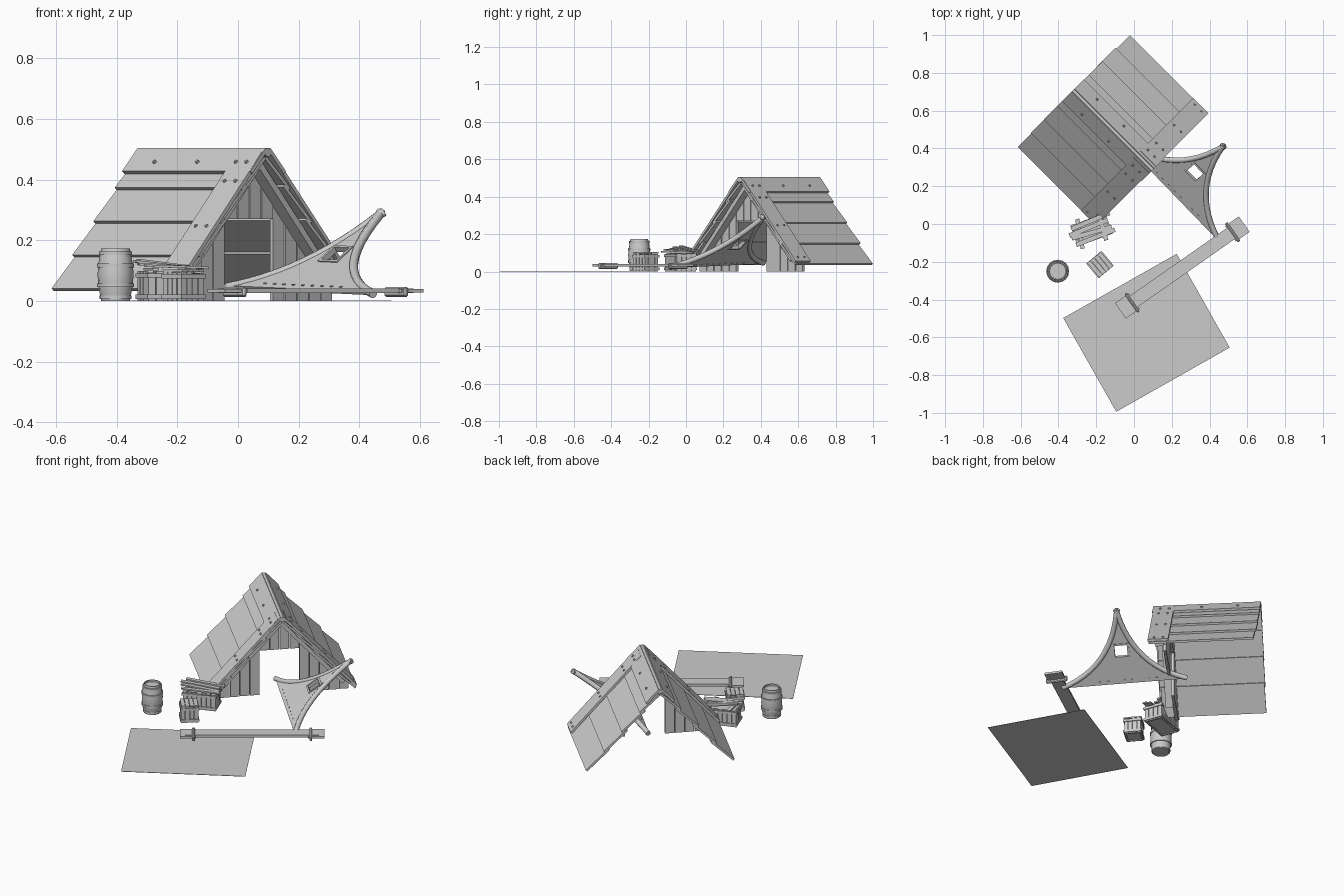
import bpy, bmesh, math, random
from mathutils import Matrix, Vector

random.seed(4)
cube = bpy.data.objects.get("Cube")
if cube:
    bpy.data.objects.remove(cube, do_unlink=True)

wood = bpy.data.materials.new("plain_grey")
wood.use_nodes = True
GREY = (0.6, 0.6, 0.6, 1)
wood.diffuse_color = GREY
wood.node_tree.nodes["Principled BSDF"].inputs["Base Color"].default_value = GREY


def place(x, y, z=0, angle=0):
    return Matrix.Translation((x, y, z)) @ Matrix.Rotation(math.radians(angle), 4, "Z")


def finish(name, bm, frame, smooth=False):
    bmesh.ops.recalc_face_normals(bm, faces=bm.faces)
    mesh = bpy.data.meshes.new(name)
    bm.to_mesh(mesh)
    bm.free()
    mesh.materials.append(wood)
    obj = bpy.data.objects.new(name, mesh)
    bpy.context.collection.objects.link(obj)
    obj.matrix_world = frame
    if smooth:
        bpy.ops.object.select_all(action="DESELECT")
        obj.select_set(True)
        bpy.context.view_layer.objects.active = obj
        bpy.ops.object.shade_smooth_by_angle(angle=math.radians(40))
    return obj


def add_prism(bm, outline, y0, y1):
    """Outline in x/z, extruded along y."""
    a = [bm.verts.new((x, y0, z)) for x, z in outline]
    b = [bm.verts.new((x, y1, z)) for x, z in outline]
    bm.faces.new(a)
    bm.faces.new(b[::-1])
    for i in range(len(a)):
        j = (i + 1) % len(a)
        bm.faces.new((a[i], b[i], b[j], a[j]))


def add_box(bm, center, size, angle=0, tilt=0):
    m = (Matrix.Translation(center) @ Matrix.Rotation(math.radians(angle), 4, "Z")
         @ Matrix.Rotation(math.radians(tilt), 4, "Y") @ Matrix.Diagonal((*size, 1)))
    bmesh.ops.create_cube(bm, size=1, matrix=m)


def lathe(name, profile, sides, frame):
    bm = bmesh.new()
    rings = [[bm.verts.new((r * math.cos(k * math.tau / sides), r * math.sin(k * math.tau / sides), z))
              for k in range(sides)] for r, z in profile]
    for lo, hi in zip(rings, rings[1:]):
        for k in range(sides):
            j = (k + 1) % sides
            bm.faces.new((lo[k], lo[j], hi[j], hi[k]))
    bm.faces.new(rings[0][::-1])
    bm.faces.new(rings[-1])
    return finish(name, bm, frame, True)


def rod(name, points, radius, frame):
    curve = bpy.data.curves.new(name, "CURVE")
    curve.dimensions = "3D"
    curve.bevel_depth = radius
    curve.bevel_resolution = 2
    curve.use_fill_caps = True
    spline = curve.splines.new("POLY")
    spline.points.add(len(points) - 1)
    for p, co in zip(spline.points, points):
        p.co = (*co, 1)
    spline.use_smooth = True
    curve.materials.append(wood)
    obj = bpy.data.objects.new(name, curve)
    bpy.context.collection.objects.link(obj)
    obj.matrix_world = frame


# Hut: local x runs across the roof, local y towards the back
HUT = place(-0.115, 0.5, 0, 45)
APEX, RUN, DROP = 0.468, 0.40, 0.443
LENGTH = math.hypot(RUN, DROP)
FRONT, BACK = -0.295, 0.295


def slope(side, s, off):
    return (side * (s * RUN + off * DROP) / LENGTH, APEX + (off * RUN - s * DROP) / LENGTH)


def slope_board(bm, side, s0, s1, off0, off1, thick, y0, y1):
    add_prism(bm, [slope(side, s0, off0), slope(side, s1, off1),
                   slope(side, s1, off1 + thick), slope(side, s0, off0 + thick)], y0, y1)


for side, label in ((-1, "right"), (1, "left")):
    # Overlapping roof boards, eave to ridge
    bm = bmesh.new()
    step = LENGTH / 4
    for i in range(4):
        slope_board(bm, side, max(i * step - 0.025, 0), (i + 1) * step, 0.0, 0.013, 0.012,
                    FRONT + random.uniform(0, 0.008), BACK - random.uniform(0, 0.008))
    finish("roof_boards_" + label, bm, HUT)
    bm = bmesh.new()
    slope_board(bm, side, -0.02, 0.085, 0.02, 0.022, 0.013, FRONT - 0.008, BACK)
    finish("ridge_board_" + label, bm, HUT)
    # Wide edge board on top and rafter underneath
    bm = bmesh.new()
    slope_board(bm, side, 0.0, LENGTH - 0.01, 0.022, 0.024, 0.013, FRONT - 0.004, FRONT + 0.11)
    finish("edge_board_" + label, bm, HUT)
    bm = bmesh.new()
    slope_board(bm, side, 0.0, LENGTH - 0.06, -0.022, -0.022, 0.022, -0.265, -0.215)
    finish("rafter_" + label, bm, HUT)
    # Bolts through the edge and ridge boards
    bm = bmesh.new()
    normal = Vector((side * DROP, 0, RUN)).normalized()
    turn = normal.to_track_quat("Z", "Y").to_matrix().to_4x4()
    spots = [(s, FRONT + y) for s in (0.13, 0.33, 0.56) for y in (0.03, 0.08)]
    spots += [(0.045, y) for y in (-0.26, -0.21, -0.03, 0.17)]
    for s, y in spots:
        x, z = slope(side, s, 0.038)
        bmesh.ops.create_cone(bm, cap_ends=True, segments=8, radius1=0.007, radius2=0.005,
                              depth=0.008, matrix=Matrix.Translation((x, y, z)) @ turn)
    finish("roof_bolts_" + label, bm, HUT)

rod("ridge_pole", [(0, FRONT - 0.008, APEX + 0.022), (0, BACK, APEX + 0.022)], 0.015, HUT)

# Gable wall of upright planks with an open doorway
bm = bmesh.new()
COUNT, HALF = 14, 0.39
width = 2 * HALF / COUNT
for i in range(COUNT):
    x0 = -HALF + i * width + 0.002
    x1 = x0 + width - 0.004
    base = 0.27 if abs(x0 + x1) / 2 < 0.11 else 0.0
    top = [(x, APEX - abs(x) * DROP / RUN) for x in (x1, x0)]
    jut = random.uniform(0, 0.006)
    add_prism(bm, [(x0, base), (x1, base)] + top, -0.212 - jut, -0.198)
finish("gable_planks", bm, HUT)

# Leaning triangular panel: x along the base, z up the panel
a, b, tip = Vector((-0.04, 0.41, 0.035)), Vector((0.45, -0.08, 0.035)), Vector((0.48, 0.40, 0.28))
mid = (a + b) / 2
u, v = (b - a).normalized(), (tip - mid).normalized()
n = v.cross(u)
PANEL = Matrix((u, n, v)).transposed().to_4x4()
PANEL.translation = mid
half_base, height = (b - a).length / 2, (tip - mid).length


def arc(t):
    return (half_base * (1 - t) ** 2 + 0.12 * t * (1 - t), 0.2 * t * (1 - t) + height * t * t)


levels = [arc(i / 12) for i in range(13)]
bm = bmesh.new()
for i, ((w0, z0), (w1, z1)) in enumerate(zip(levels, levels[1:])):
    if i in (6, 7):
        for side in (-1, 1):
            add_prism(bm, [(side * 0.04, z0), (side * w0, z0), (side * w1, z1), (side * 0.04, z1)], -0.006, 0.006)
    else:
        add_prism(bm, [(-w0, z0), (w0, z0), (w1, z1), (-w1, z1)], -0.006, 0.006)
bmesh.ops.remove_doubles(bm, verts=bm.verts, dist=0.0001)
finish("panel_sheet", bm, PANEL)
for side, label in ((-1, "back"), (1, "front")):
    path = [(side * w, 0, z) for w, z in levels] + [(-side * 0.008, 0, height + 0.014)]
    rod("panel_pole_" + label, path, 0.015, PANEL)
# Window frame and nails
bm = bmesh.new()
z0, z1 = levels[6][1], levels[8][1]
for z in (z0, z1):
    add_box(bm, (0, 0, z), (0.09, 0.02, 0.01))
for x in (-0.04, 0.04):
    add_box(bm, (x, 0, (z0 + z1) / 2), (0.01, 0.02, z1 - z0))
for i in range(-4, 5):
    add_box(bm, (i * 0.045, 0, 0.02), (0.012, 0.018, 0.005))
finish("window_frame", bm, PANEL)

# Ground mat
bm = bmesh.new()
add_box(bm, (0, 0, 0.001), (0.69, 0.57, 0.002))
finish("ground_mat", bm, place(0.066, -0.576, 0, 29.5))

# Long beam with banded ends
BEAM = place(0.256, -0.23, 0.034, 35)
bm = bmesh.new()
add_box(bm, (0, 0, 0), (0.74, 0.072, 0.014))
finish("beam", bm, BEAM)
for side, label in ((-1, "right"), (1, "left")):
    bm = bmesh.new()
    add_box(bm, (side * 0.355, 0, 0), (0.09, 0.1, 0.012))
    finish("beam_end_" + label, bm, BEAM)
    bm = bmesh.new()
    add_box(bm, (side * 0.325, 0, -0.004), (0.016, 0.122, 0.032))
    bmesh.ops.bevel(bm, geom=bm.edges[:], offset=0.005, segments=1, affect="EDGES")
    finish("beam_band_" + label, bm, BEAM)

# Barrel with hoops and a sunken lid
BARREL = place(-0.404, -0.25)
lathe("barrel", [(0.047, 0), (0.053, 0.03), (0.058, 0.06), (0.059, 0.087), (0.058, 0.114), (0.053, 0.144),
                 (0.047, 0.174), (0.041, 0.174), (0.041, 0.16)], 16, BARREL)
for z, r in ((0.012, 0.051), (0.052, 0.059), (0.117, 0.059), (0.157, 0.053)):
    lathe("barrel_hoop", [(r - 0.006, z - 0.006), (r + 0.002, z - 0.006),
                          (r + 0.002, z + 0.006), (r - 0.006, z + 0.006)], 16, BARREL)


def crate(name, frame, w, d, h):
    bm = bmesh.new()
    add_box(bm, (0, 0, h / 2), (w - 0.02, d - 0.02, h - 0.012))
    for length, depth, turn in ((w, d, 0), (d, w, 90)):
        rot = Matrix.Rotation(math.radians(turn), 3, "Z")
        count = round(length / 0.026)
        pitch = length / count
        for side in (-1, 1):
            for i in range(count):
                x = -length / 2 + (i + 0.5) * pitch
                tall = h - random.uniform(0, 0.008)
                add_box(bm, rot @ Vector((x, side * (depth / 2 - 0.006), tall / 2)),
                        (pitch - 0.003, 0.009, tall), turn)
            for z in (0.014, h - 0.016):
                add_box(bm, rot @ Vector((0, side * depth / 2, z)), (length + 0.006, 0.007, 0.014), turn)
    finish(name, bm, frame)


# Small closed crate
SMALL = place(-0.18, -0.215, 0, 40)
crate("small_crate", SMALL, 0.098, 0.095, 0.098)
bm = bmesh.new()
for i in range(4):
    add_box(bm, ((i - 1.5) * 0.024, 0, 0.1), (0.022, 0.1, 0.008))
finish("small_crate_lid", bm, SMALL)

# Large crate with loose slats on top
LARGE = place(-0.225, -0.03, 0, 20)
crate("large_crate", LARGE, 0.19, 0.11, 0.1)
bm = bmesh.new()
for i in range(4):
    add_box(bm, (random.uniform(-0.012, 0.012), (i - 1.5) * 0.03, 0.113 + 0.003 * i),
            (0.22, 0.024, 0.008), random.uniform(-6, 6), random.uniform(0, 7))
for x in (-0.065, 0.06):
    add_box(bm, (x, 0, 0.105), (0.022, 0.16, 0.008), random.uniform(-10, 10))
finish("loose_slats", bm, LARGE)
